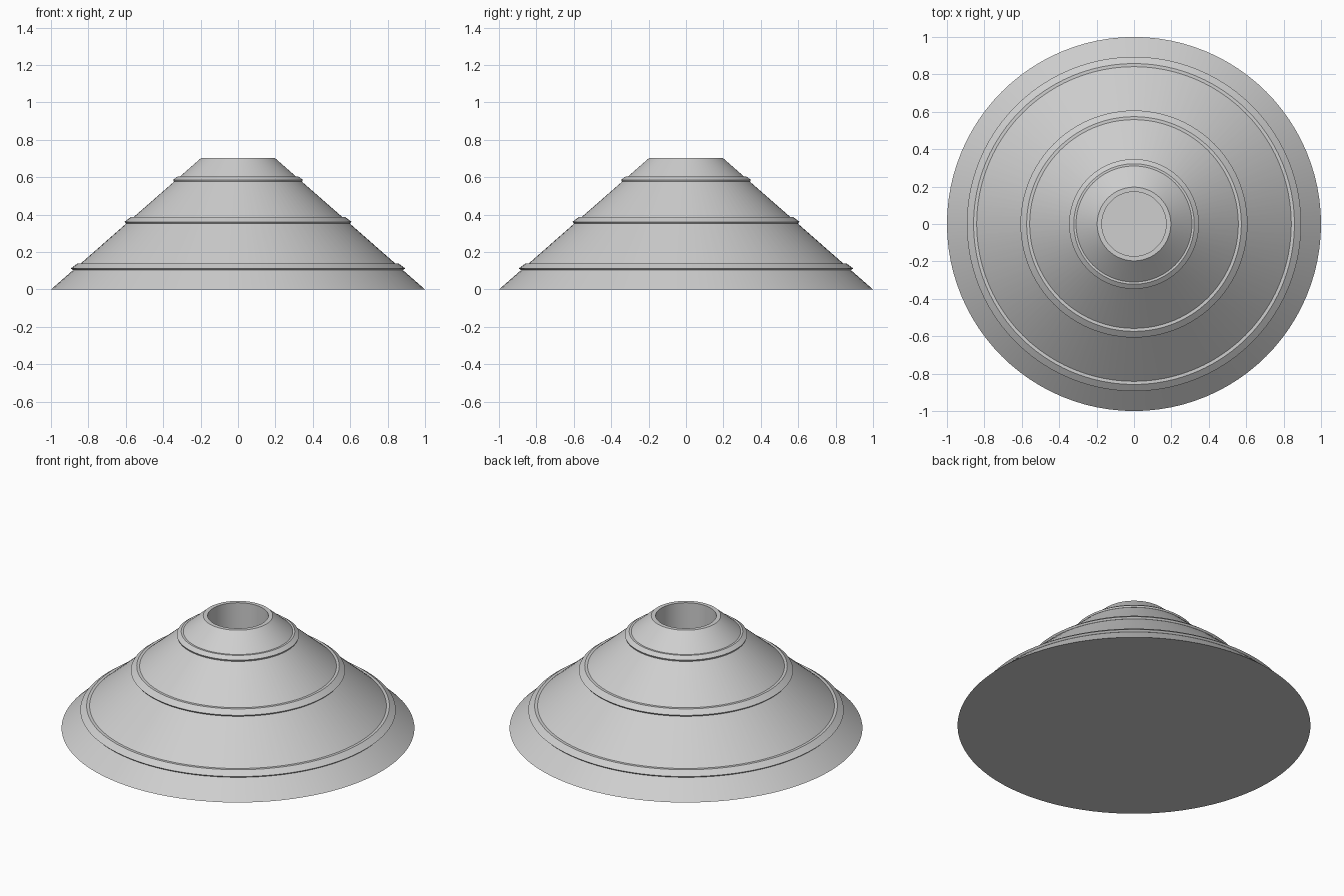
import bpy
import bmesh
import math
from mathutils import Matrix

SEGMENTS = 96

cube = bpy.data.objects.get("Cube")
if cube:
    bpy.data.objects.remove(cube, do_unlink=True)

grey = bpy.data.materials.new("light grey")
grey.use_nodes = True
grey.diffuse_color = (0.62, 0.62, 0.62, 1)
grey.node_tree.nodes["Principled BSDF"].inputs["Base Color"].default_value = (0.62, 0.62, 0.62, 1)


def lathe(name, profile, closed=False):
    """Turn a profile of (radius, height) points around the z axis."""
    bm = bmesh.new()
    verts = [bm.verts.new((r, 0, z)) for r, z in profile]
    edges = [bm.edges.new(pair) for pair in zip(verts, verts[1:])]
    if closed:
        edges.append(bm.edges.new((verts[-1], verts[0])))
    bmesh.ops.spin(bm, geom=verts + edges, cent=(0, 0, 0), axis=(0, 0, 1),
                   angle=math.tau, steps=SEGMENTS, use_duplicate=False)
    bmesh.ops.remove_doubles(bm, verts=bm.verts, dist=0.0001)
    bmesh.ops.recalc_face_normals(bm, faces=bm.faces)
    mesh = bpy.data.meshes.new(name)
    bm.to_mesh(mesh)
    bm.free()
    mesh.materials.append(grey)
    obj = bpy.data.objects.new(name, mesh)
    bpy.context.collection.objects.link(obj)
    bpy.ops.object.select_all(action='DESELECT')
    obj.select_set(True)
    bpy.context.view_layer.objects.active = obj
    bpy.ops.object.shade_smooth_by_angle(angle=math.radians(25))
    return obj


# Cone with a flat closed base and a round well in its top
HEIGHT, TOP_RADIUS, WELL_RADIUS, WELL_FLOOR = 0.703, 0.197, 0.172, 0.3
lathe("cone_body", [(0, 0), (1, 0), (TOP_RADIUS, HEIGHT), (WELL_RADIUS, HEIGHT),
                    (WELL_RADIUS, WELL_FLOOR), (0, WELL_FLOOR)])


def cone_radius(z):
    return 1 - z * (1 - TOP_RADIUS) / HEIGHT


# Raised bands: undercut lip, sloping face, narrow flat top sunk into the cone
bands = [("lower_band", 0.103, 0.139, 0.894, 0.858),
         ("middle_band", 0.352, 0.387, 0.607, 0.574),
         ("upper_band", 0.576, 0.604, 0.347, 0.322)]
for name, low, high, lip, shoulder in bands:
    lathe(name, [(cone_radius(low) - 0.03, low), (cone_radius(low) + 0.001, low),
                 (lip, low + 0.010), (shoulder, high),
                 (cone_radius(high) - 0.03, high)], closed=True)
